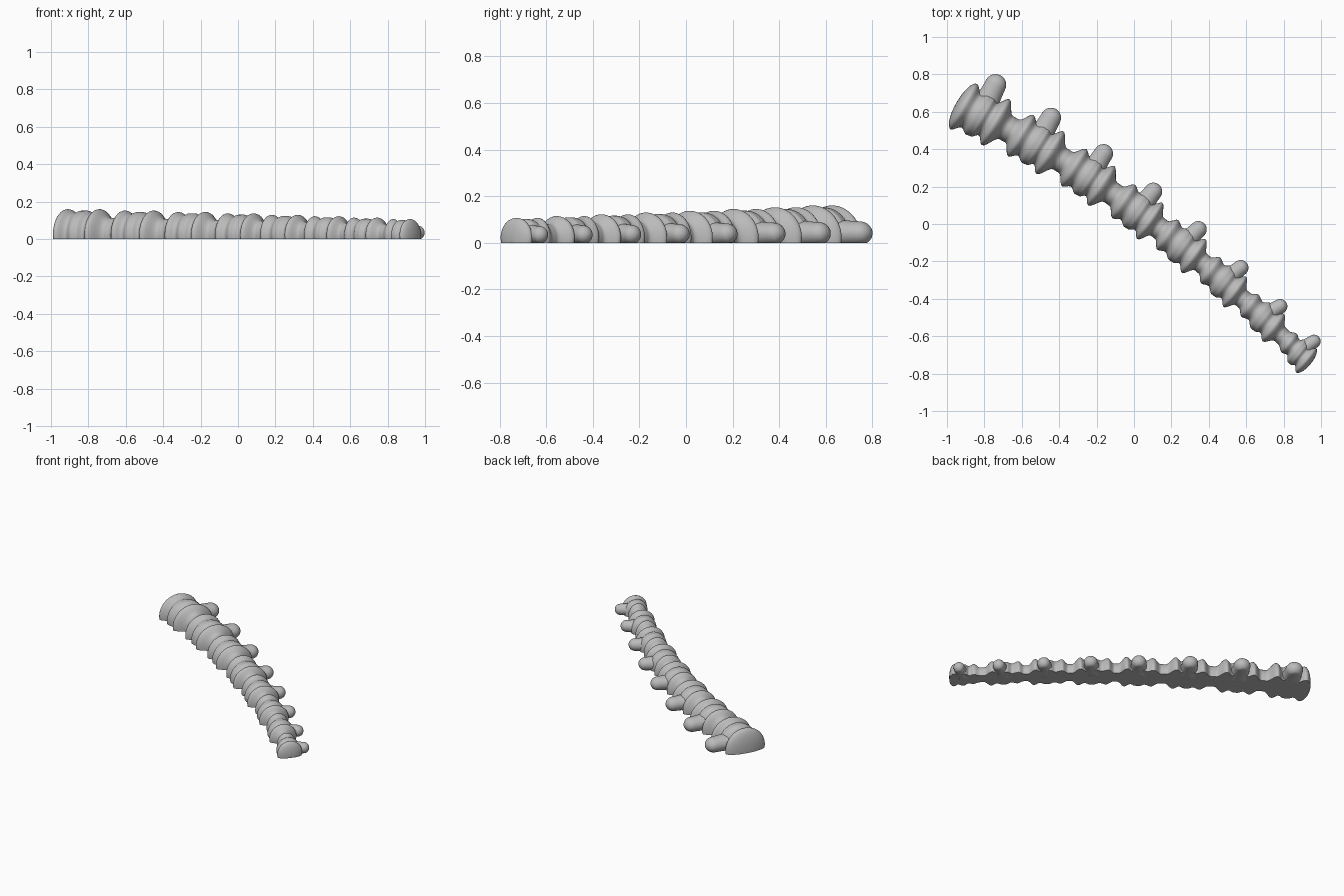
import bpy, bmesh, math
from mathutils import Vector

cube = bpy.data.objects.get("Cube")
if cube:
    bpy.data.objects.remove(cube, do_unlink=True)

grey = bpy.data.materials.new("plain_grey")
grey.use_nodes = True
colour = (0.5, 0.5, 0.5, 1)
grey.diffuse_color = colour
grey.node_tree.nodes["Principled BSDF"].inputs["Base Color"].default_value = colour

SIDES = 40


def lerp(a, b, t):
    return a + (b - a) * t


def loft(name, stations):
    """Skin arched sections (centre, across, half width, mid height, arch height) cut flat at the floor."""
    bm = bmesh.new()
    rings = []
    for centre, across, width, mid, arch in stations:
        dip = math.asin(min(1, mid / arch))
        ring = []
        for i in range(SIDES):
            angle = lerp(-dip, math.pi + dip, i / (SIDES - 1))
            if dip > 1.5:
                angle = lerp(-math.pi / 2, 1.5 * math.pi, (i + 0.5) / SIDES)
            p = centre + across * width * math.cos(angle)
            ring.append(bm.verts.new((p.x, p.y, max(0, mid + arch * math.sin(angle)))))
        rings.append(ring)
    for a, b in zip(rings, rings[1:]):
        for i in range(SIDES):
            j = (i + 1) % SIDES
            bm.faces.new((a[i], a[j], b[j], b[i]))
    bm.faces.new(rings[0])
    bm.faces.new(rings[-1])
    bmesh.ops.recalc_face_normals(bm, faces=bm.faces)
    mesh = bpy.data.meshes.new(name)
    bm.to_mesh(mesh)
    bm.free()
    mesh.materials.append(grey)
    obj = bpy.data.objects.new(name, mesh)
    bpy.context.collection.objects.link(obj)
    bpy.ops.object.select_all(action="DESELECT")
    obj.select_set(True)
    bpy.context.view_layer.objects.active = obj
    bpy.ops.object.shade_smooth_by_angle(angle=math.radians(50))


def spine(x):
    return Vector((x, 0.08 - 0.739 * x - 0.151 * x * x))


def across_at(x):
    angle = math.radians(lerp(60, 51, (x + 0.9) / 1.8))
    return Vector((math.cos(angle), math.sin(angle)))


# Positions of the two flanges of each segment along the spine
first = [-0.91, -0.605, -0.32, -0.055, 0.18, 0.41, 0.62, 0.83]
last = [-0.74, -0.45, -0.175, 0.085, 0.32, 0.54, 0.745, 0.92]
MID = 0.022

# Ridges and grooves of every segment: (x, half width, height)
keys = []
for n, (a, b) in enumerate(zip(first, last)):
    t = n / 7
    h = lerp(0.16, 0.107, t)
    wa, wb, wm = lerp(0.14, 0.064, t), lerp(0.143, 0.084, t), lerp(0.13, 0.078, t)
    keys += [(a, wa, h),
             (lerp(a, b, 0.24), min(wa, wm) * 0.82, h * 0.88),
             (lerp(a, b, 0.46), wm, h * 0.95),
             (lerp(a, b, 0.6), wm * 0.98, h * 0.95),
             (lerp(a, b, 0.78), wm * 0.8, h * 0.86),
             (b, wb, h)]
    if n < 7:
        gap = first[n + 1] - b
        keys += [(b + gap * k, wb * 0.5, h * 0.7) for k in (0.42, 0.65)]


def dome(key, side, depth):
    """Rounded end cap, listed from the rim outwards."""
    x, w, h = key
    n = across_at(x)
    out = Vector((n.y, -n.x)) * side
    caps = []
    for i in range(1, 9):
        u = i / 8 * math.pi / 2 * 0.98
        s = math.cos(u)
        caps.append((spine(x) + out * depth * math.sin(u), n, w * s, MID, (h - MID) * s))
    return caps


body = dome(keys[0], -1, 0.045)[::-1]
for (x0, w0, h0), (x1, w1, h1) in zip(keys, keys[1:]):
    for i in range(6):
        k = i / 6
        ease = (1 - math.cos(math.pi * k)) / 2
        x = lerp(x0, x1, k)
        body.append((spine(x), across_at(x), lerp(w0, w1, ease), MID, lerp(h0, h1, ease) - MID))
x, w, h = keys[-1]
body.append((spine(x), across_at(x), w, MID, h - MID))
body += dome(keys[-1], 1, 0.032)
loft("segmented_body", body)

# Rounded knob on the side of every segment
for n, (a, b) in enumerate(zip(first, last)):
    t = n / 7
    r, mid, arch = lerp(0.057, 0.036, t), lerp(0.041, 0.034, t), lerp(0.051, 0.037, t)
    root = spine(lerp(a, b, 0.52))
    tip = spine(b) + Vector((lerp(0.0, 0.042, t), lerp(0.2, 0.1, t)))
    way = (tip - root).normalized()
    side = Vector((way.y, -way.x))
    knob = []
    for k in (0, 0.3, 0.6, 0.8, 1):
        flare = 1 + 0.35 * (1 - k) ** 1.5
        knob.append((root.lerp(tip, k), side, r * flare, mid, arch * flare))
    for i in range(1, 9):
        u = i / 8 * math.pi / 2 * 0.98
        s = math.cos(u)
        knob.append((tip + way * r * math.sin(u), side, r * s, mid, arch * s))
    loft(f"side_knob_{n + 1}", knob)
